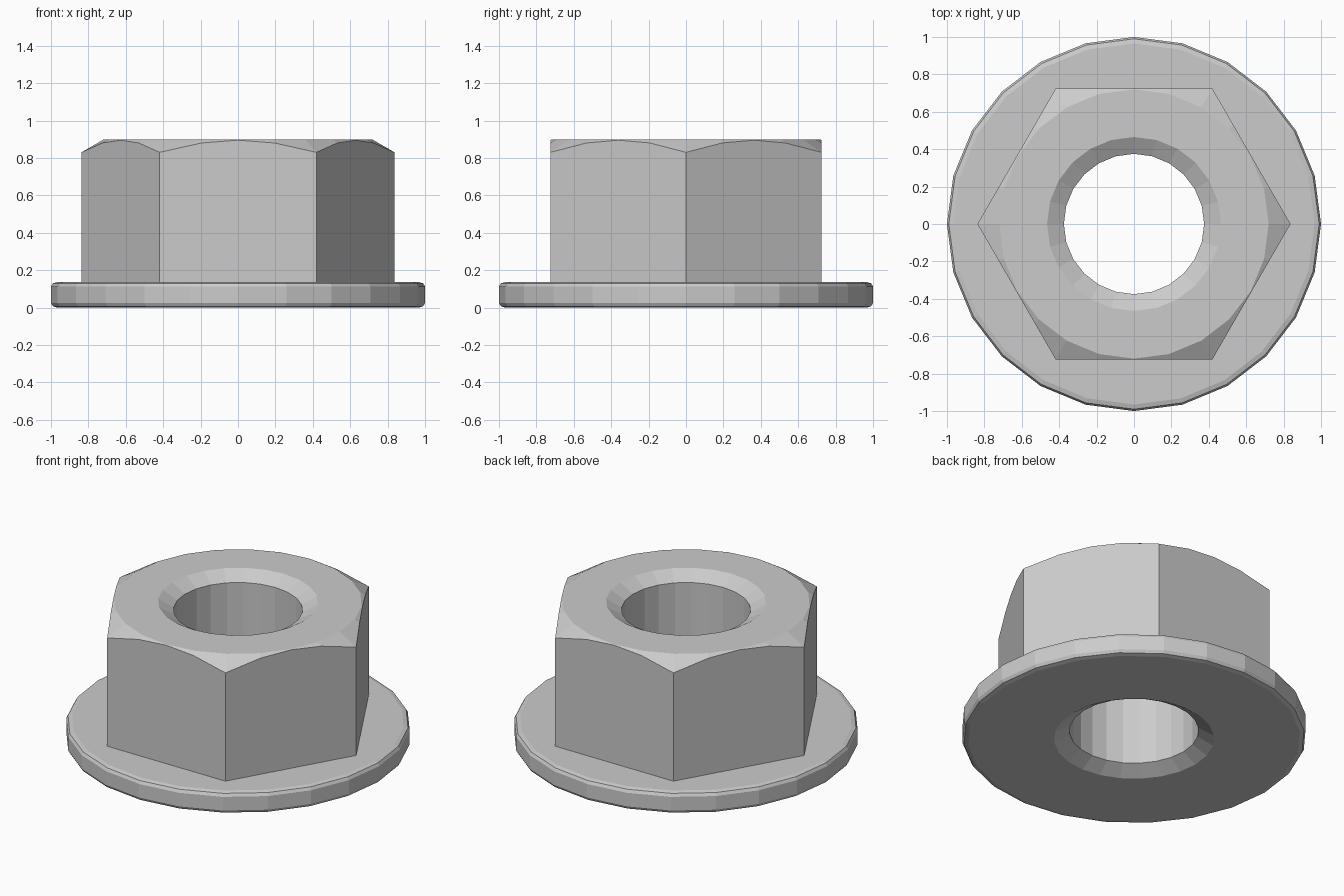
import bpy
import bmesh
from math import cos, sin, tau

if "Cube" in bpy.data.objects:
    bpy.data.objects.remove(bpy.data.objects["Cube"])


def lathe(name, profile, sides=24):
    """Closed solid from (radius, z) rings listed bottom to top, capped flat."""
    bm = bmesh.new()
    rings = [[bm.verts.new((r * cos(tau * i / sides), r * sin(tau * i / sides), z))
              for i in range(sides)] for r, z in profile]
    for low, high in zip(rings, rings[1:]):
        for i in range(sides):
            j = (i + 1) % sides
            bm.faces.new((low[i], low[j], high[j], high[i]))
    bm.faces.new(rings[0][::-1])
    bm.faces.new(rings[-1])
    mesh = bpy.data.meshes.new(name)
    bm.to_mesh(mesh)
    bm.free()
    obj = bpy.data.objects.new(name, mesh)
    bpy.context.collection.objects.link(obj)
    return obj


def combine(target, other, operation):
    """Apply a boolean to target and remove the helper."""
    mod = target.modifiers.new(operation.lower(), 'BOOLEAN')
    mod.operation = operation
    mod.solver = 'EXACT'
    mod.object = other
    other.hide_render = True
    bpy.context.view_layer.objects.active = target
    bpy.ops.object.modifier_apply(modifier=mod.name)
    bpy.data.objects.remove(other)


TOP, FLANGE, SLOPE = 0.898, 0.137, 0.58
BORE, MOUTH = 0.375, 0.465

# Hexagonal body with its corners trimmed by a shallow cone
nut = lathe("flange_nut", [(0.837, 0.05), (0.837, 1.0)], sides=6)
cone = lathe("corner_trim", [(1.1, 0), (1.1, TOP - 0.38 * SLOPE), (0.72, TOP)])
combine(nut, cone, 'INTERSECT')

# Round flange with softened rims
flange = lathe("flange", [(0.965, 0), (0.99, 0.007), (1, 0.025),
                          (1, FLANGE - 0.025), (0.99, FLANGE - 0.007), (0.965, FLANGE)])
combine(nut, flange, 'UNION')

# Through bore, countersunk at both ends
depth = (MOUTH - BORE) * SLOPE
over = 0.05
wide = MOUTH + over / SLOPE
bore = lathe("bore", [(wide, -over), (BORE, depth), (BORE, TOP - depth), (wide, TOP + over)])
combine(nut, bore, 'DIFFERENCE')
